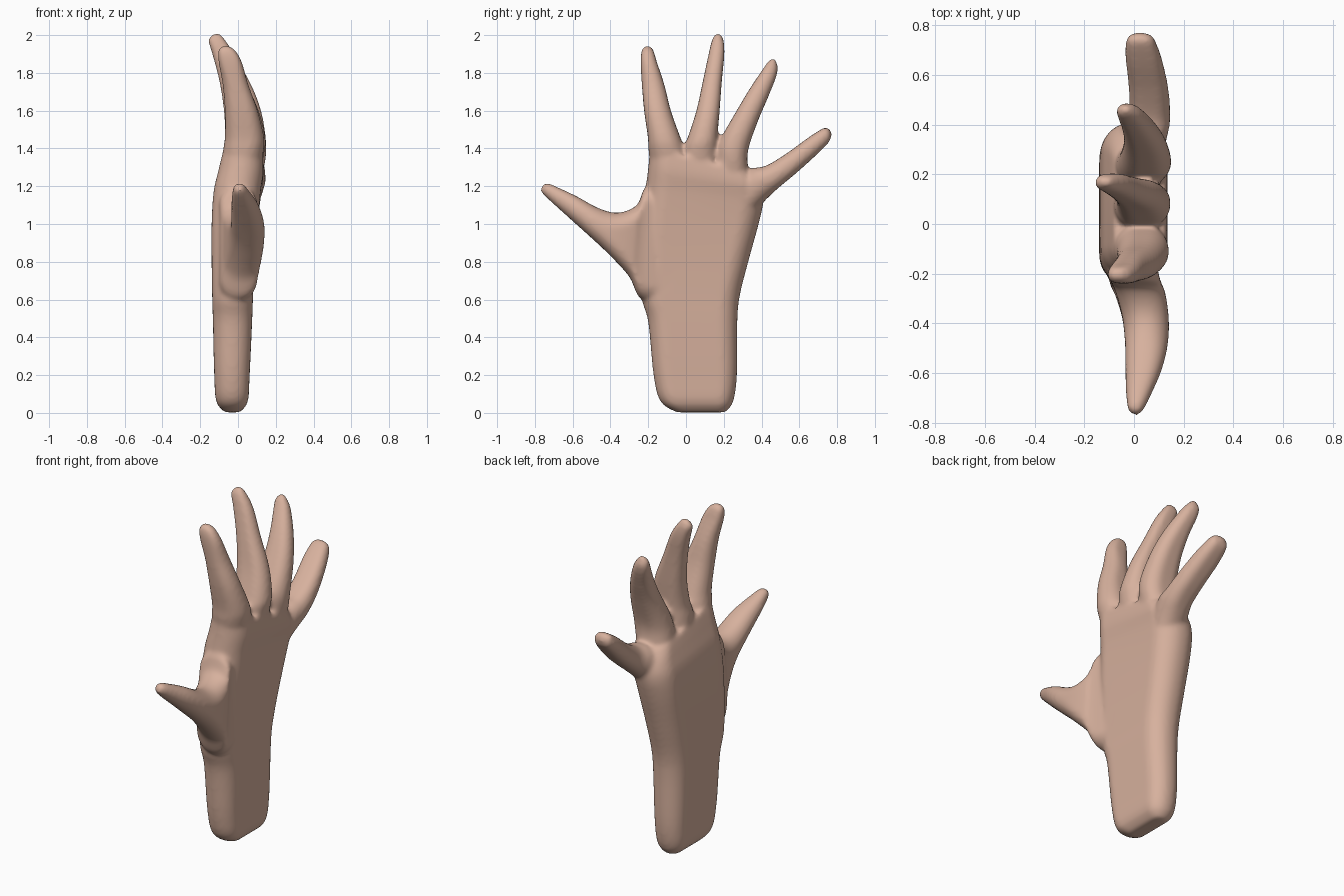
import bpy, bmesh, math

SIDES = 28
STEPS = 5


def spline(a, b, c, d, t):
    # Catmull-Rom blend of four section rows
    return [0.5 * (2 * q + (r - p) * t + (2 * p - 5 * q + 4 * r - s) * t * t
                   + (3 * q - p - 3 * r + s) * t ** 3)
            for p, q, r, s in zip(a, b, c, d)]


def ring(bm, row):
    # Rounded section between two outline points (y, z), x0..x1 thick
    ly, lz, ry, rz, x0, x1 = row
    cy, cz, cx = (ly + ry) / 2, (lz + rz) / 2, (x0 + x1) / 2
    width = math.hypot(ry - ly, rz - lz)
    w, d = width / 2, (x1 - x0) / 2
    uy, uz = (ry - ly) / width, (rz - lz) / width
    r = min(w, d) * 0.97
    verts = []
    for i in range(SIDES):
        a = 2 * math.pi * (i + 0.5) / SIDES
        c, s = math.cos(a), math.sin(a)
        u = c * r + math.copysign(w - r, c)
        x = s * r + math.copysign(d - r, s)
        verts.append(bm.verts.new((cx + x, cy + u * uy, cz + u * uz)))
    return verts


def loft(bm, rows):
    # Closed skin through smoothly interpolated sections
    pts = [rows[0]] + rows + [rows[-1]]
    sections = [spline(*pts[i:i + 4], k / STEPS)
                for i in range(len(rows) - 1) for k in range(STEPS)]
    rings = [ring(bm, s) for s in sections + [rows[-1]]]
    faces = [bm.faces.new(rings[0]), bm.faces.new(rings[-1])]
    for a, b in zip(rings, rings[1:]):
        for i in range(SIDES):
            j = (i + 1) % SIDES
            faces.append(bm.faces.new((a[i], a[j], b[j], b[i])))
    bmesh.ops.recalc_face_normals(bm, faces=faces)


# Rows: left edge y,z, right edge y,z, palm-side x, back-side x
palm = [
    (-0.05, 0.003, 0.21, 0.003, -0.07, 0.01),
    (-0.135, 0.06, 0.25, 0.06, -0.115, 0.052),
    (-0.172, 0.20, 0.27, 0.20, -0.126, 0.062),
    (-0.20, 0.48, 0.272, 0.48, -0.133, 0.075),
    (-0.235, 0.61, 0.285, 0.62, -0.137, 0.08),
    (-0.24, 0.80, 0.33, 0.80, -0.14, 0.09),
    (-0.235, 1.0, 0.385, 1.0, -0.14, 0.105),
    (-0.215, 1.18, 0.41, 1.12, -0.13, 0.12),
    (-0.20, 1.30, 0.40, 1.20, -0.105, 0.135),
    (-0.19, 1.41, 0.35, 1.27, -0.08, 0.13),
]
thumb = [
    (-0.08, 0.58, 0.0, 1.05, -0.11, 0.07),
    (-0.235, 0.60, -0.195, 1.20, -0.10, 0.10),
    (-0.30, 0.72, -0.26, 1.10, -0.075, 0.125),
    (-0.40, 0.83, -0.36, 1.06, -0.047, 0.14),
    (-0.50, 0.925, -0.465, 1.085, -0.037, 0.137),
    (-0.60, 1.015, -0.575, 1.145, -0.035, 0.112),
    (-0.70, 1.105, -0.67, 1.19, -0.033, 0.07),
    (-0.755, 1.155, -0.735, 1.217, -0.025, 0.04),
    (-0.772, 1.18, -0.765, 1.20, -0.005, 0.02),
]
index_finger = [
    (-0.17, 1.20, 0.05, 1.20, -0.09, 0.10),
    (-0.197, 1.38, 0.0, 1.38, -0.08, 0.135),
    (-0.202, 1.46, -0.03, 1.46, -0.07, 0.138),
    (-0.222, 1.60, -0.08, 1.60, -0.07, 0.105),
    (-0.234, 1.74, -0.115, 1.74, -0.082, 0.055),
    (-0.24, 1.86, -0.155, 1.86, -0.104, 0.02),
    (-0.234, 1.92, -0.173, 1.92, -0.105, -0.015),
    (-0.212, 1.945, -0.193, 1.945, -0.08, -0.05),
]
middle_finger = [
    (-0.03, 1.20, 0.18, 1.20, -0.09, 0.10),
    (-0.02, 1.38, 0.17, 1.38, -0.08, 0.14),
    (0.01, 1.46, 0.167, 1.46, -0.07, 0.145),
    (0.055, 1.60, 0.178, 1.60, -0.075, 0.11),
    (0.09, 1.76, 0.19, 1.76, -0.10, 0.04),
    (0.12, 1.90, 0.203, 1.90, -0.137, -0.02),
    (0.138, 1.975, 0.198, 1.975, -0.157, -0.068),
    (0.16, 2.01, 0.18, 2.01, -0.125, -0.095),
]
ring_finger = [
    (0.10, 1.20, 0.36, 1.12, -0.09, 0.10),
    (0.145, 1.36, 0.335, 1.26, -0.075, 0.14),
    (0.185, 1.455, 0.327, 1.38, -0.06, 0.15),
    (0.268, 1.60, 0.377, 1.535, -0.042, 0.13),
    (0.338, 1.717, 0.432, 1.665, -0.047, 0.09),
    (0.408, 1.822, 0.478, 1.78, -0.068, 0.035),
    (0.435, 1.86, 0.485, 1.833, -0.068, 0.005),
    (0.457, 1.88, 0.474, 1.872, -0.045, -0.02),
]
little_finger = [
    (0.20, 1.22, 0.30, 1.0, -0.09, 0.10),
    (0.335, 1.29, 0.425, 1.13, -0.05, 0.14),
    (0.42, 1.307, 0.492, 1.193, -0.022, 0.146),
    (0.53, 1.372, 0.582, 1.268, -0.022, 0.137),
    (0.64, 1.452, 0.684, 1.36, -0.034, 0.113),
    (0.71, 1.498, 0.752, 1.428, -0.033, 0.088),
    (0.737, 1.51, 0.769, 1.463, -0.022, 0.072),
    (0.758, 1.505, 0.769, 1.49, 0.005, 0.04),
]

bm = bmesh.new()
for part in (palm, thumb, index_finger, middle_finger, ring_finger, little_finger):
    loft(bm, part)
mesh = bpy.data.meshes.new("hand")
bm.to_mesh(mesh)
bm.free()
hand = bpy.data.objects.new("hand", mesh)
bpy.context.collection.objects.link(hand)

skin = bpy.data.materials.new("skin")
skin.diffuse_color = (0.68, 0.44, 0.34, 1)
mesh.materials.append(skin)

# Fuse palm and fingers into one soft skin
fuse = hand.modifiers.new("fuse", 'REMESH')
fuse.mode = 'VOXEL'
fuse.voxel_size = 0.011
fuse.use_smooth_shade = True
soften = hand.modifiers.new("soften", 'SMOOTH')
soften.factor = 0.5
soften.iterations = 10
